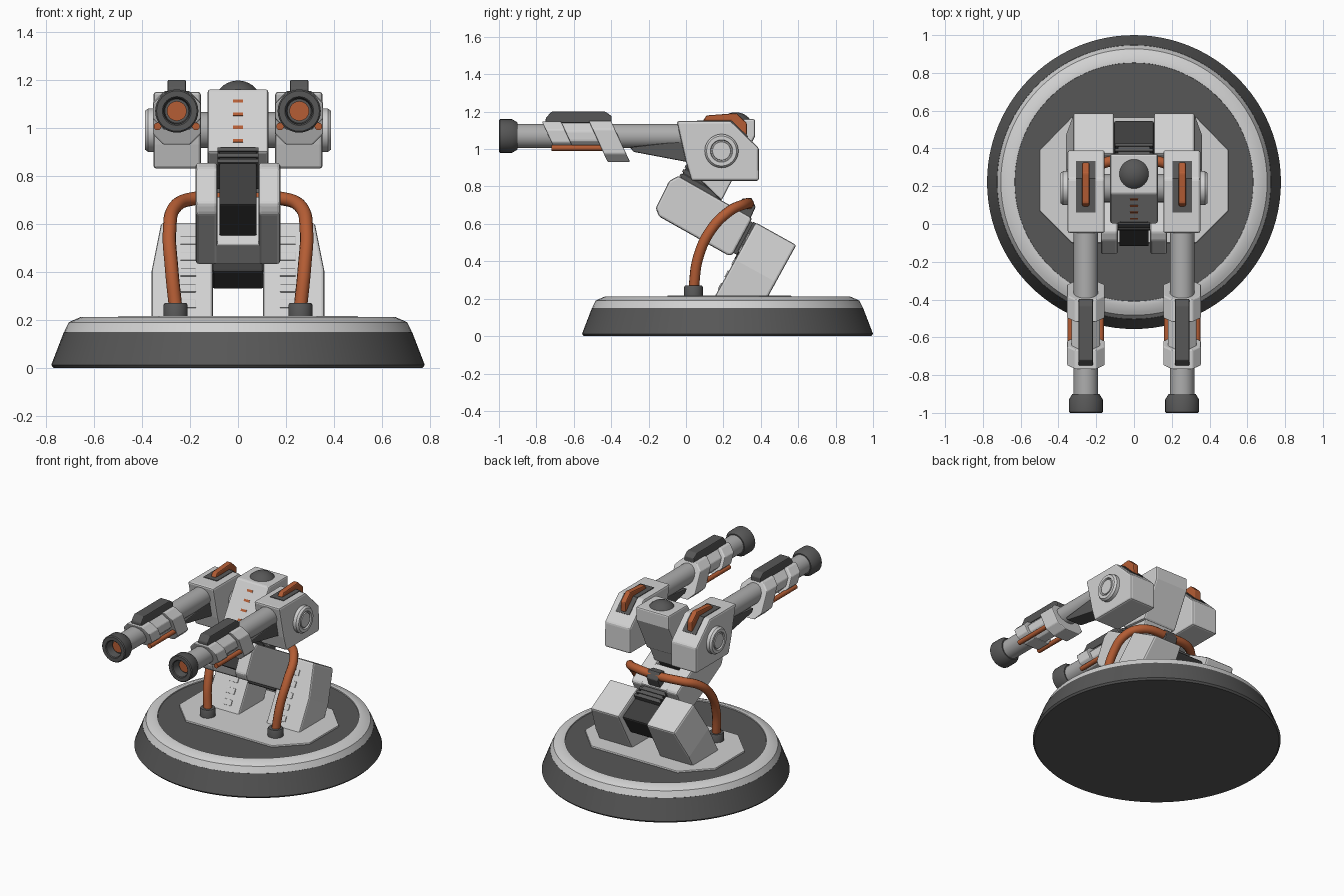
import bpy, bmesh, math
from mathutils import Vector, Matrix

if "Cube" in bpy.data.objects:
    bpy.data.objects.remove(bpy.data.objects["Cube"])


def mat(name, r, g, b):
    m = bpy.data.materials.new(name)
    m.diffuse_color = (r, g, b, 1)
    m.use_nodes = True
    m.node_tree.nodes["Principled BSDF"].inputs["Base Color"].default_value = m.diffuse_color
    return m


LIGHT = mat("light_grey", 0.64, 0.64, 0.64)
STEEL = mat("steel_grey", 0.42, 0.42, 0.42)
DARK = mat("dark_grey", 0.095, 0.095, 0.095)
BLACK = mat("charcoal", 0.045, 0.045, 0.045)
ORANGE = mat("burnt_orange", 0.46, 0.11, 0.035)


def finish(bm, name, material, bevel=0, smooth=False):
    bmesh.ops.recalc_face_normals(bm, faces=bm.faces)
    me = bpy.data.meshes.new(name)
    bm.to_mesh(me)
    bm.free()
    me.materials.append(material)
    ob = bpy.data.objects.new(name, me)
    bpy.context.collection.objects.link(ob)
    if bevel:
        b = ob.modifiers.new("bevel", 'BEVEL')
        b.width, b.segments, b.limit_method = bevel, 2, 'ANGLE'
    if smooth:
        bpy.ops.object.select_all(action='DESELECT')
        ob.select_set(True)
        bpy.context.view_layer.objects.active = ob
        bpy.ops.object.shade_smooth_by_angle(angle=math.radians(35))
    return ob


def loft(rings):
    """Closed solid between two rings of points."""
    bm = bmesh.new()
    a, b = [[bm.verts.new(p) for p in r] for r in rings]
    bm.faces.new(a)
    bm.faces.new(b)
    for i in range(len(a)):
        j = (i + 1) % len(a)
        bm.faces.new((a[i], a[j], b[j], b[i]))
    return bm


def prism(name, profile, x0, x1, material, bevel=0.0):
    """Side (y, z) profile pushed from x0 to x1."""
    return finish(loft([[(x, y, z) for y, z in profile] for x in (x0, x1)]), name, material, bevel)


def lathe(name, profile, origin, axis, material, n=48):
    """(radius, height) profile turned about an axis."""
    bm = bmesh.new()
    rot = Vector((0, 0, 1)).rotation_difference(Vector(axis)).to_matrix()
    rings = [[bm.verts.new(rot @ Vector((r * math.cos(2 * math.pi * i / n), r * math.sin(2 * math.pi * i / n), h))
                           + Vector(origin)) for i in range(n)] for r, h in profile]
    for a, b in zip(rings, rings[1:]):
        for i in range(n):
            j = (i + 1) % n
            bm.faces.new((a[i], a[j], b[j], b[i]))
    bm.faces.new(rings[0])
    bm.faces.new(rings[-1])
    return finish(bm, name, material, 0, True)


def sleeve(name, cx, y0, y1, w, top, bottom, material, shear=-0.46):
    """Eight-sided collar around a barrel, with slanted ends."""
    c = 0.045
    sec = [(-w, top - c), (-w + c, top), (w - c, top), (w, top - c),
           (w, bottom + c), (w - c, bottom), (-w + c, bottom), (-w, bottom + c)]
    return finish(loft([[(cx + x, y + shear * z, 1.07 + z) for x, z in sec] for y in (y0, y1)]),
                  name, material, 0.006)


# Round base
C = (0, 0.222, 0)
lathe("base_skirt", [(0.768, 0), (0.778, 0.012), (0.725, 0.15), (0.6, 0.152)], C, (0, 0, 1), DARK, 96)
lathe("base_ring", [(0.6, 0.148), (0.724, 0.15), (0.705, 0.19), (0.69, 0.197), (0.655, 0.212), (0.632, 0.212),
                    (0.63, 0.195)], C, (0, 0, 1), LIGHT, 96)
lathe("base_disc", [(0.634, 0.15), (0.634, 0.205)], C, (0, 0, 1), DARK, 96)
octagon = [(-0.5, 0.07), (-0.33, -0.1), (0.33, -0.1), (0.5, 0.07), (0.5, 0.39), (0.33, 0.565), (-0.33, 0.565), (-0.5, 0.39)]
finish(loft([[(x, y, z) for x, y in octagon] for z in (0.19, 0.217)]), "deck_plate", LIGHT, 0.005)

# Central pivot between the supports
prism("pivot_block", [(0.25, 0.40), (0.355, 0.575), (0.55, 0.47), (0.46, 0.33), (0.41, 0.33)], -0.107, 0.107, BLACK, 0.012)
prism("rear_link", [(0.24, 0.45), (0.335, 0.62), (0.42, 0.57), (0.33, 0.41)], -0.085, 0.085, DARK, 0.005)
for k in range(3):
    y, z = 0.275 + 0.026 * k, 0.456 - 0.0145 * k
    prism("rear_link_rib", [(y, z), (y + 0.085, z + 0.155), (y + 0.1, z + 0.147), (y + 0.015, z - 0.008)],
          -0.1, 0.1, DARK)

# Yoke: rear bar plus two cheeks, with a dark core in the slot
prism("yoke_bar", [(0.235, 0.43), (0.09, 0.512), (0.2, 0.715), (0.355, 0.63)], -0.1, 0.1, LIGHT, 0.008)
prism("yoke_core", [(-0.12, 0.68), (0.1, 0.55), (0.2, 0.75), (0.12, 0.95), (0.01, 0.92)], -0.078, 0.078, BLACK, 0.006)
cheek = [(-0.145, 0.64), (-0.162, 0.685), (-0.09, 0.83), (-0.04, 0.857), (0.34, 0.64), (0.352, 0.625),
         (0.25, 0.435), (0.225, 0.432)]

# Neck
prism("neck", [(0.05, 0.86), (0.19, 0.725), (0.25, 0.84), (0.12, 0.97)], -0.11, 0.11, LIGHT, 0.008)
for k in range(3):
    y, z = -0.035 + 0.014 * k, 0.855 + 0.024 * k
    prism("neck_rib", [(y, z), (y + 0.008, z + 0.015), (y + 0.2, z - 0.095), (y + 0.192, z - 0.11)], -0.085, 0.085, DARK)

# Head with slanted front, sensor ball and indicator strips
prism("head", [(0.0, 0.9), (0.16, 1.16), (0.37, 1.16), (0.37, 1.07), (0.25, 0.83), (0.06, 0.85)], -0.126, 0.126, LIGHT, 0.01)
bm = bmesh.new()
bmesh.ops.create_uvsphere(bm, u_segments=32, v_segments=20, radius=0.1, matrix=Matrix.Translation((0, 0.265, 1.097)))
finish(bm, "sensor_ball", DARK, 0, True)
for z in (0.945, 1.0, 1.055, 1.11):
    y = (z - 0.9) * 0.16 / 0.26
    prism("indicator", [(y - 0.005, z - 0.004), (y + 0.003, z + 0.009), (y + 0.012, z + 0.004), (y + 0.004, z - 0.009)],
          -0.021, 0.021, ORANGE)
lathe("head_axle", [(0.075, -0.17), (0.075, 0.17)], (0, 0.19, 0.99), (1, 0, 0), STEEL)

# One continuous hose passing behind the yoke, held by a clamp
half = [(0.26, 0.04, 0.25), (0.277, 0.065, 0.42), (0.285, 0.135, 0.57), (0.262, 0.235, 0.67), (0.19, 0.31, 0.704)]
path = half + [(0, 0.335, 0.705)] + [(-x, y, z) for x, y, z in reversed(half)]
cu = bpy.data.curves.new("hose", 'CURVE')
cu.dimensions, cu.bevel_depth, cu.bevel_resolution, cu.use_fill_caps = '3D', 0.028, 4, True
sp = cu.splines.new('BEZIER')
sp.bezier_points.add(len(path) - 1)
for bp, p in zip(sp.bezier_points, path):
    bp.co = p
    bp.handle_left_type = bp.handle_right_type = 'AUTO'
cu.materials.append(ORANGE)
bpy.context.collection.objects.link(bpy.data.objects.new("hose", cu))
prism("hose_clamp", [(0.27, 0.66), (0.30, 0.735), (0.35, 0.74), (0.372, 0.69), (0.345, 0.63)], -0.045, 0.045, DARK, 0.006)

# Everything that comes in left and right pairs
for s in (-1, 1):
    cx = 0.255 * s

    # Tilted support with tapered outer top
    prof = [(0.15, 0.205), (0.372, 0.608), (0.59, 0.487), (0.435, 0.205)]
    bm = loft([[(x * s, y, z) for y, z in prof] for x in (0.105, 0.36)])
    bmesh.ops.bisect_plane(bm, geom=bm.verts[:] + bm.edges[:] + bm.faces[:],
                           plane_co=(0, 0.26, 0.41), plane_no=(0, 0.482, 0.876))
    for v in bm.verts:
        if abs(v.co.x) > 0.3 and v.co.z > 0.45:
            v.co.x -= 0.04 * s
    finish(bm, "support", LIGHT, 0.012)
    for k in range(5):
        z = 0.262 + 0.066 * k
        y = 0.15 + (z - 0.205) * 0.551
        prism("support_step", [(y - 0.012, z - 0.01), (y + 0.006, z + 0.023), (y + 0.02, z + 0.015), (y + 0.002, z - 0.018)],
              0.175 * s, 0.24 * s, LIGHT, 0.002)

    prism("yoke_cheek", cheek, 0.085 * s, 0.176 * s, LIGHT, 0.014)
    lathe("hose_socket", [(0.05, 0.2), (0.05, 0.262), (0.045, 0.27)], (0.26 * s, 0.04, 0), (0, 0, 1), DARK, 32)

    # Shoulder pod, top recess panel and handle
    prism("pod", [(-0.05, 1.15), (0.24, 1.15), (0.39, 1.005), (0.39, 0.83), (0.03, 0.83), (0.0, 0.93)],
          0.155 * s, 0.352 * s, LIGHT, 0.012)
    prism("pod_panel", [(0.06, 1.14), (0.06, 1.154), (0.242, 1.154), (0.333, 1.067), (0.325, 1.06), (0.235, 1.14)],
          0.203 * s, 0.307 * s, DARK)
    prism("pod_handle", [(0.09, 1.15), (0.11, 1.18), (0.27, 1.192), (0.325, 1.14), (0.325, 1.07), (0.3, 1.07), (0.24, 1.15)],
          cx - 0.02, cx + 0.02, ORANGE, 0.008)
    lathe("pod_hub", [(0.09, 0.34), (0.09, 0.375), (0.08, 0.388), (0.06, 0.388), (0.056, 0.378), (0.05, 0.378), (0.048, 0.386)],
          (0, 0.19, 0.99), (s, 0, 0), LIGHT)

    # Barrel, brace and muzzle
    lathe("barrel", [(0.065, -0.93), (0.065, 0.0)], (cx, 0, 1.07), (0, 1, 0), STEEL, 32)
    prism("barrel_brace", [(-0.3, 1.01), (0.05, 1.05), (0.05, 0.92), (0.0, 0.932), (-0.28, 0.985)],
          cx - 0.055, cx + 0.055, DARK, 0.006)
    lathe("muzzle", [(0.05, -0.94), (0.055, -0.995), (0.06, -1.0), (0.084, -1.0), (0.09, -0.994), (0.09, -0.93),
                     (0.072, -0.9), (0.05, -0.9)], (cx, 0, 1.07), (0, 1, 0), DARK, 32)
    lathe("muzzle_core", [(0.041, -0.95), (0.041, -0.93)], (cx, 0, 1.07), (0, 1, 0), ORANGE, 32)

    # Barrel collars, top rail and side rods
    sleeve("front_collar", cx, -0.735, -0.632, 0.1, 0.077, -0.077, LIGHT)
    sleeve("mid_collar", cx, -0.66, -0.45, 0.076, 0.071, -0.071, LIGHT)
    sleeve("rear_collar", cx, -0.483, -0.363, 0.1, 0.08, -0.14, LIGHT)
    prism("top_rail", [(-0.75, 1.14), (-0.75, 1.165), (-0.72, 1.2), (-0.43, 1.2), (-0.397, 1.175), (-0.397, 1.14)],
          cx - 0.038, cx + 0.038, DARK, 0.006)
    for t in (-1, 1):
        lathe("side_rod", [(0.016, -0.72), (0.016, -0.44)], (cx + t * 0.08, 0, 1.006), (0, 1, 0), ORANGE, 12)
